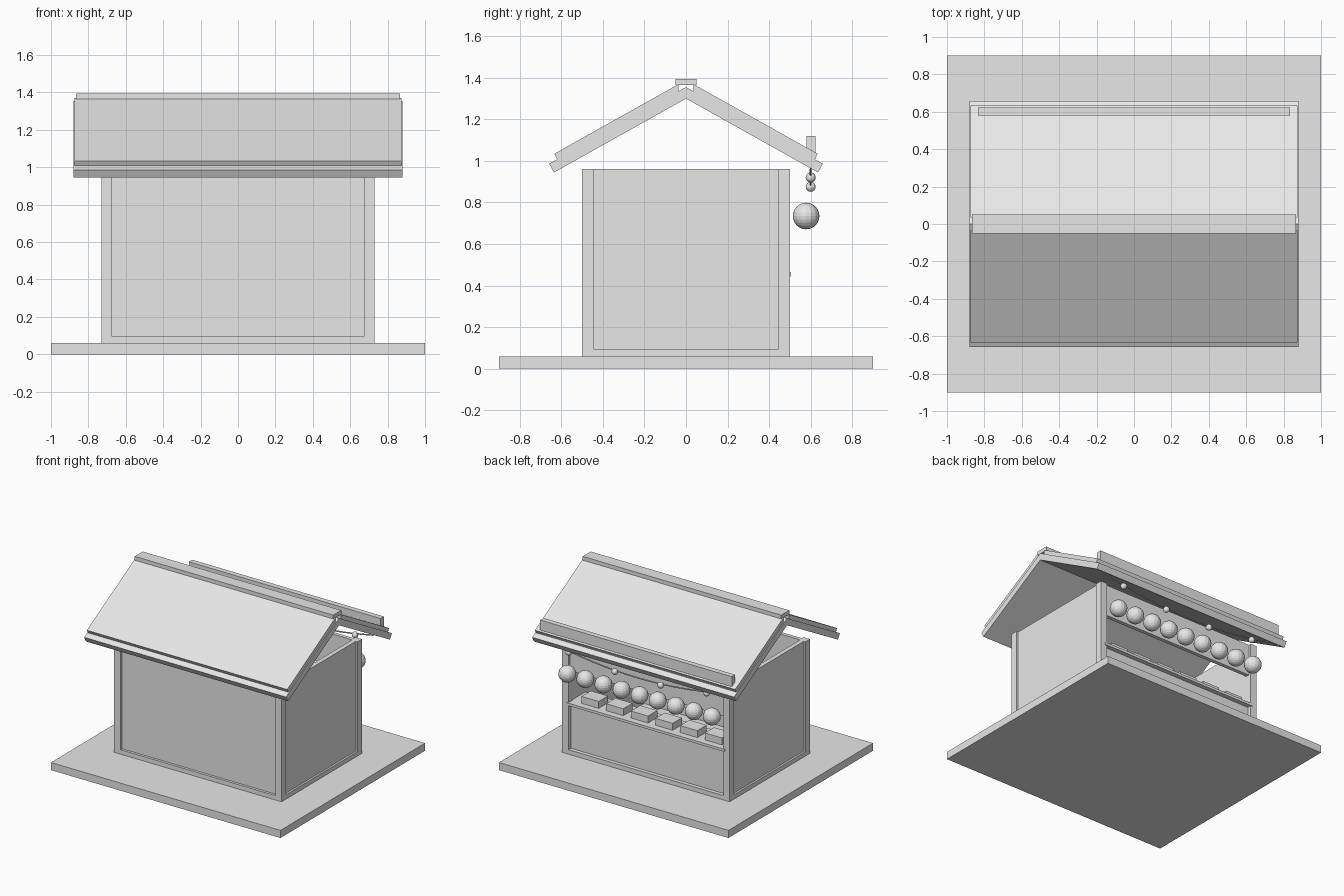
import bpy
import math
from mathutils import Vector

cube = bpy.data.objects.get("Cube")
if cube:
    bpy.data.objects.remove(cube, do_unlink=True)

grey = bpy.data.materials.new("plain_grey")
grey.use_nodes = True
grey.diffuse_color = (0.8, 0.8, 0.8, 1)
grey.node_tree.nodes["Principled BSDF"].inputs["Base Color"].default_value = (0.8, 0.8, 0.8, 1)


def finish(name):
    obj = bpy.context.object
    obj.name = name
    obj.data.materials.append(grey)
    return obj


def box(name, x, y, z):
    """Box from (min, max) ranges along each axis."""
    bpy.ops.mesh.primitive_cube_add(size=1, location=[sum(r) / 2 for r in (x, y, z)])
    obj = finish(name)
    for v in obj.data.vertices:
        v.co = Vector([c * (r[1] - r[0]) for c, r in zip(v.co, (x, y, z))])
    return obj


def prism(name, outline, half):
    """Extrude a (y, z) outline along x."""
    n = len(outline)
    verts = [(s * half, y, z) for s in (-1, 1) for y, z in outline]
    faces = [list(range(n))[::-1], list(range(n, 2 * n))]
    faces += [[i, (i + 1) % n, n + (i + 1) % n, n + i] for i in range(n)]
    mesh = bpy.data.meshes.new(name)
    mesh.from_pydata(verts, [], faces)
    obj = bpy.data.objects.new(name, mesh)
    bpy.context.collection.objects.link(obj)
    bpy.context.view_layer.objects.active = obj
    bpy.ops.object.select_all(action='DESELECT')
    obj.select_set(True)
    bpy.ops.object.mode_set(mode='EDIT')
    bpy.ops.mesh.select_all(action='SELECT')
    bpy.ops.mesh.normals_make_consistent(inside=False)
    bpy.ops.object.mode_set(mode='OBJECT')
    return finish(name)


def ball(name, location, radius):
    bpy.ops.mesh.primitive_uv_sphere_add(segments=16, ring_count=12, radius=radius, location=location)
    return finish(name)


W, D = 0.73, 0.5          # half width and half depth of the hut
FLOOR, TOP = 0.095, 0.96  # wall bottom and top
PX, PY = 0.055, 0.055     # post size

# Ground plate and floor
box("ground_plate", (-1, 1), (-0.9, 0.9), (0, 0.06))
box("floor_slab", (-W, W), (-D, D), (0.06, FLOOR))

# Corner posts and side walls
for side, sx in (("right", -1), ("left", 1)):
    xs = sorted((sx * W, sx * (W - PX)))
    for end, sy in (("front", -1), ("back", 1)):
        ys = sorted((sy * D, sy * (D - PY)))
        box(f"{end}_{side}_post", xs, ys, (FLOOR, TOP))
    wall = sorted((sx * (W - 0.015), sx * (W - 0.05)))
    box(f"{side}_wall", wall, (-D + PY, D - PY), (FLOOR, TOP))

# Closed front wall, and the serving side with its opening
inner = (-W + PX, W - PX)
box("front_wall", inner, (-D + 0.02, -D + 0.05), (FLOOR, TOP))
box("counter_panel", inner, (D - 0.06, D - 0.03), (FLOOR, 0.445))
box("counter_top", (-0.69, 0.69), (0.28, 0.506), (0.445, 0.465))
box("valance", inner, (D - 0.05, D - 0.02), (0.71, TOP))

# Goods trays on the counter
for i in range(6):
    x = -0.02 + (i - 2.5) * 0.215
    box(f"goods_tray_{i + 1}", (x - 0.075, x + 0.075), (0.34, 0.455), (0.465, 0.52))

# Gable roof: two layers on each slope, plus ridge cap
pitch = math.atan(0.56)
up = Vector((math.sin(pitch), math.cos(pitch)))   # normal of the back slope


def slope_layer(name, sign, half, low, high, eave, ridge):
    """Board lying on one slope between two offsets from the underside line."""
    foot = Vector((0, 1.30))
    along = Vector((math.cos(pitch), -math.sin(pitch)))
    pts = []
    for off in (low, high):
        start = foot + up * off
        inner_pt = start + along * ((ridge - start.x) / along.x)
        pts.append((inner_pt, foot + up * off + along * eave))
    outline = [pts[0][0], pts[0][1], pts[1][1], pts[1][0]]
    prism(name, [(sign * p.x, p.y) for p in outline], half)


for end, sign in (("front", -1), ("back", 1)):
    slope_layer(f"{end}_roof_slab", sign, 0.88, 0, 0.048, 0.728, 0)
    slope_layer(f"{end}_roof_cover", sign, 0.873, 0.048, 0.078, 0.683, 0.035)
box("ridge_cap", (-0.865, 0.865), (-0.05, 0.05), (1.365, 1.395))

# Plain sign board standing on the back slope
box("sign_board", (-0.835, 0.835), (0.58, 0.622), (1.01, 1.12))

# Row of large hanging balls
for i in range(9):
    ball(f"hanging_ball_{i + 1}", ((i - 4) * 0.1575, 0.578, 0.735), 0.064)


# Sagging string with small bulbs under the eave
def sag(x):
    return 0.87 + 0.14 * x * x


curve = bpy.data.curves.new("string", 'CURVE')
curve.dimensions = '3D'
curve.bevel_depth = 0.005
curve.bevel_resolution = 1
line = curve.splines.new('POLY')
line.points.add(16)
for i, p in enumerate(line.points):
    x = (i - 8) * 0.095
    p.co = (x, 0.6, sag(x) + 0.01, 1)
string = bpy.data.objects.new("bulb_string", curve)
curve.materials.append(grey)
bpy.context.collection.objects.link(string)

for i in range(4):
    x = (i - 1.5) * 0.4
    ball(f"small_bulb_{i + 1}", (x, 0.6, sag(x)), 0.024)
